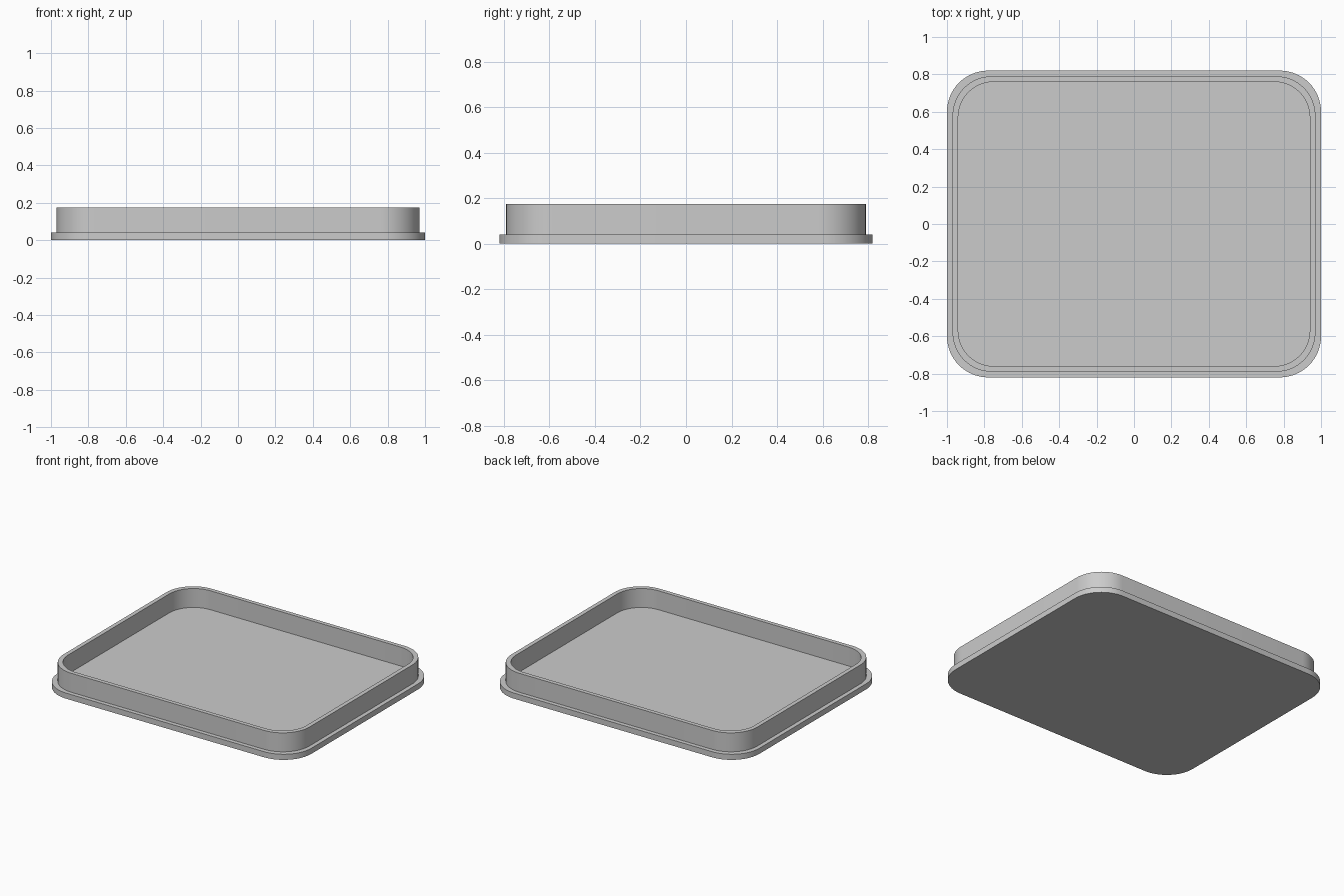
import bpy, bmesh, math

if "Cube" in bpy.data.objects:
    bpy.data.objects.remove(bpy.data.objects["Cube"])

SEG = 16  # segments per rounded corner

grey = bpy.data.materials.new("plain grey")
grey.diffuse_color = (0.6, 0.6, 0.6, 1)
grey.use_nodes = True
grey.node_tree.nodes["Principled BSDF"].inputs["Base Color"].default_value = grey.diffuse_color


def rounded_loop(bm, hx, hy, r, z):
    """Ring of vertices around a rounded rectangle."""
    ring = []
    for q, (sx, sy) in enumerate([(1, 1), (-1, 1), (-1, -1), (1, -1)]):
        for i in range(SEG + 1):
            a = math.pi / 2 * (q + i / SEG)
            ring.append(bm.verts.new((sx * (hx - r) + r * math.cos(a),
                                      sy * (hy - r) + r * math.sin(a), z)))
    return ring


# Section from the underside, up the flange and rim, down to the floor
section = [
    (1.00, 0.82, 0.22, 0.00),   # flange bottom
    (1.00, 0.82, 0.22, 0.04),   # flange top
    (0.97, 0.79, 0.21, 0.04),   # rim foot
    (0.97, 0.79, 0.21, 0.175),  # rim top, outside
    (0.94, 0.76, 0.19, 0.175),  # rim top, inside
    (0.94, 0.76, 0.19, 0.04),   # floor edge
]

bm = bmesh.new()
rings = [rounded_loop(bm, *s) for s in section]
for a, b in zip(rings, rings[1:]):
    n = len(a)
    for i in range(n):
        j = (i + 1) % n
        bm.faces.new((a[i], a[j], b[j], b[i]))
bm.faces.new(rings[0][::-1])  # underside
bm.faces.new(rings[-1])       # floor

mesh = bpy.data.meshes.new("tray_lid")
bm.to_mesh(mesh)
bm.free()
mesh.materials.append(grey)
lid = bpy.data.objects.new("tray_lid", mesh)
bpy.context.collection.objects.link(lid)

# Smooth corners, crisp edges
bpy.context.view_layer.objects.active = lid
lid.select_set(True)
bpy.ops.object.shade_smooth_by_angle(angle=math.radians(30))
